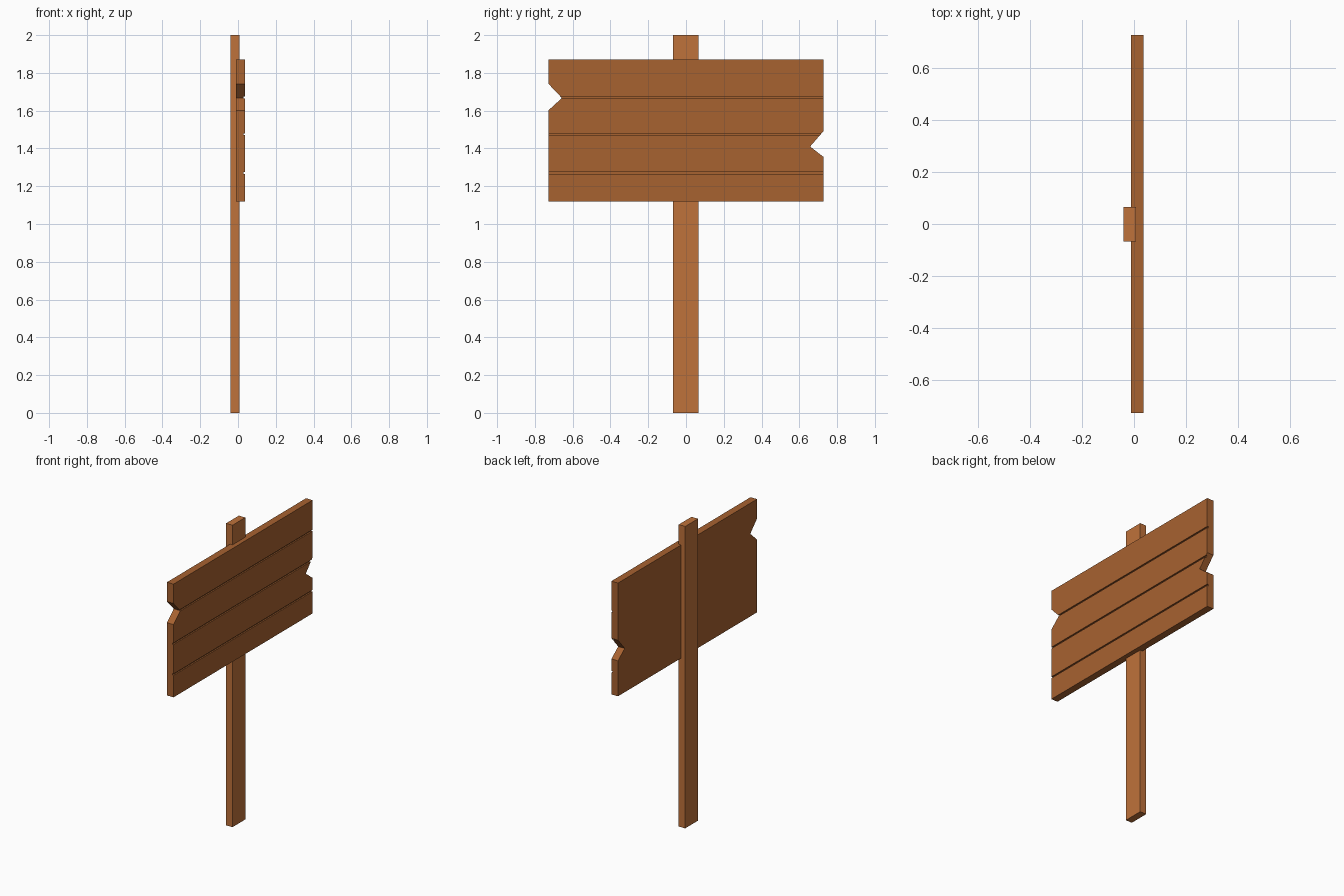
import bpy, bmesh

if "Cube" in bpy.data.objects:
    bpy.data.objects.remove(bpy.data.objects["Cube"])


def material(name, color):
    m = bpy.data.materials.new(name)
    m.diffuse_color = (*color, 1)
    m.use_nodes = True
    m.node_tree.nodes["Principled BSDF"].inputs["Base Color"].default_value = m.diffuse_color
    return m


def prism(name, outline, x0, x1, mat=None):
    """Extrude a (y, z) outline from x0 to x1."""
    bm = bmesh.new()
    face = bm.faces.new([bm.verts.new((x0, y, z)) for y, z in outline])
    ext = bmesh.ops.extrude_face_region(bm, geom=[face])
    verts = [g for g in ext["geom"] if isinstance(g, bmesh.types.BMVert)]
    bmesh.ops.translate(bm, verts=verts, vec=(x1 - x0, 0, 0))
    bmesh.ops.recalc_face_normals(bm, faces=bm.faces)
    me = bpy.data.meshes.new(name)
    bm.to_mesh(me)
    bm.free()
    ob = bpy.data.objects.new(name, me)
    bpy.context.collection.objects.link(ob)
    if mat:
        me.materials.append(mat)
    return ob


def rect(y0, y1, z0, z1):
    return [(y0, z0), (y1, z0), (y1, z1), (y0, z1)]


post_wood = material("post_wood", (0.52, 0.168, 0.043))
board_wood = material("board_wood", (0.39, 0.122, 0.03))

# Upright post
prism("post", rect(-0.068, 0.066, 0, 2), -0.04, 0.007, post_wood)

# Sign board with a chipped notch on each end
outline = [(-0.728, 1.12), (0.728, 1.12),
           (0.728, 1.355), (0.657, 1.41), (0.728, 1.492),
           (0.728, 1.87), (-0.728, 1.87),
           (-0.728, 1.742), (-0.657, 1.667), (-0.728, 1.602)]
board = prism("sign_board", outline, -0.011, 0.037, board_wood)

# Plank grooves across the face
for i, z in enumerate((1.27, 1.475, 1.67)):
    cutter = prism(f"groove_cutter_{i}", rect(-0.9, 0.9, z - 0.005, z + 0.005), 0.028, 0.06, board_wood)
    cutter.hide_render = True
    mod = board.modifiers.new("groove", "BOOLEAN")
    mod.operation = "DIFFERENCE"
    mod.solver = "EXACT"
    mod.object = cutter
    bpy.context.view_layer.objects.active = board
    bpy.ops.object.modifier_apply(modifier=mod.name)
    bpy.data.objects.remove(cutter)
